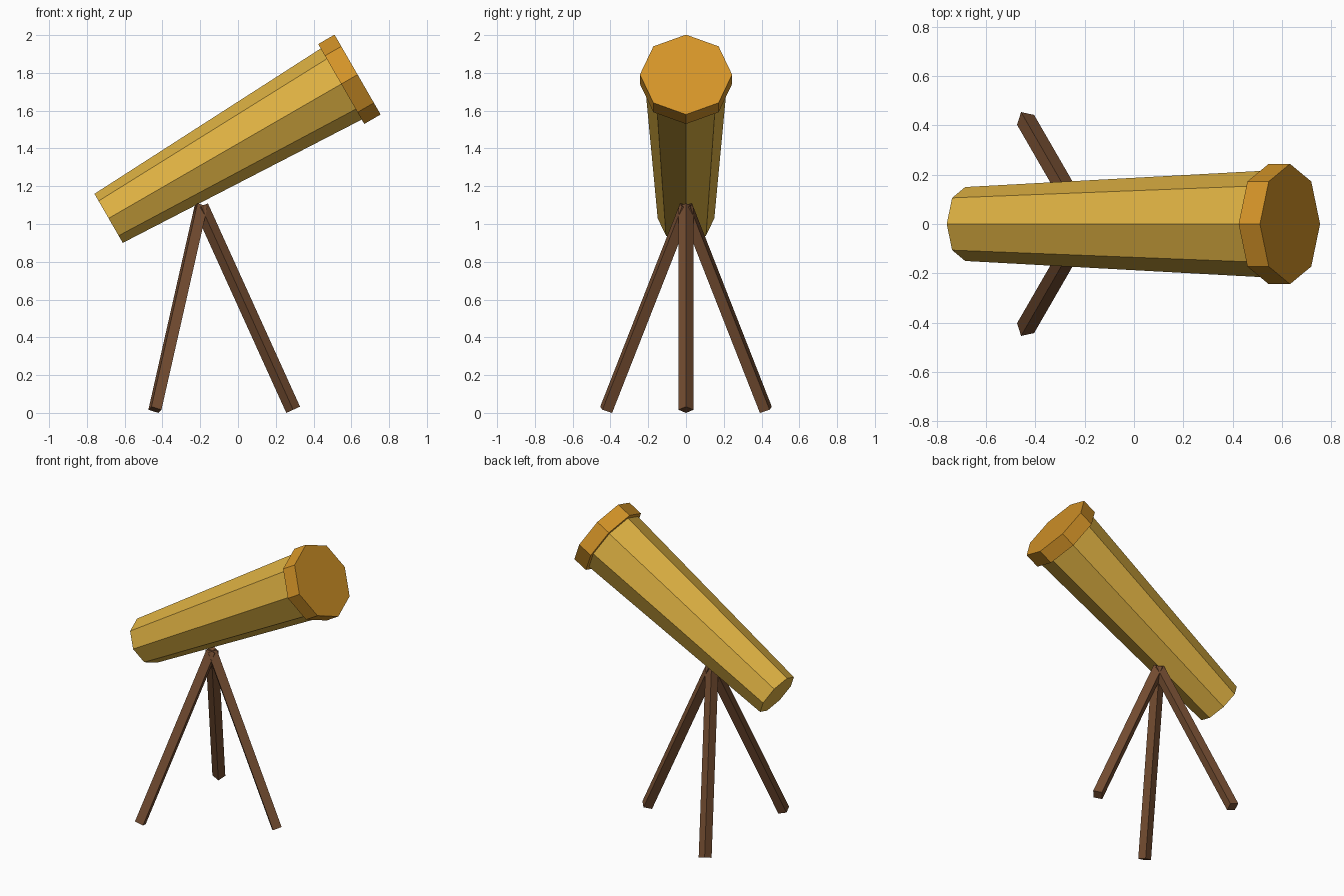
import bpy
from math import cos, sin, radians
from mathutils import Vector, Matrix

default = bpy.data.objects.get("Cube")
if default:
    bpy.data.objects.remove(default, do_unlink=True)


def material(name, rgb):
    mat = bpy.data.materials.new(name)
    mat.use_nodes = True
    mat.diffuse_color = (*rgb, 1)
    mat.node_tree.nodes["Principled BSDF"].inputs["Base Color"].default_value = (*rgb, 1)
    return mat


brass = material("yellow brass", (0.73, 0.44, 0.055))
dark_brass = material("orange brass", (0.66, 0.296, 0.021))
wood = material("brown wood", (0.18, 0.076, 0.032))


def prism(name, start, end, r_start, r_end, sides, side_axis, mat):
    """Flat-sided tapered rod between two points, one corner facing side_axis."""
    start, end = Vector(start), Vector(end)
    z = (end - start).normalized()
    x = Vector(side_axis).normalized()
    y = z.cross(x)
    bpy.ops.mesh.primitive_cone_add(vertices=sides, radius1=r_start, radius2=r_end,
                                    depth=(end - start).length)
    obj = bpy.context.object
    obj.name = obj.data.name = name
    frame = Matrix((x, y, z)).transposed().to_4x4()
    obj.matrix_world = Matrix.Translation((start + end) / 2) @ frame
    obj.data.materials.append(mat)
    return obj


# Tube and front cap share one axis, tilted up toward +x
tilt = radians(30)
axis = Vector((cos(tilt), 0, sin(tilt)))
tail = Vector((-0.685, 0, 1.03))
prism("telescope_tube", tail, tail + axis * 1.46, 0.15, 0.219, 8, (0, 1, 0), brass)
prism("front_cap", tail + axis * 1.422, tail + axis * 1.522, 0.244, 0.244, 8,
      (0, 1, 0), dark_brass)

# Three square legs spread evenly from one apex
apex = Vector((-0.196, 0, 1.093))
for name, degrees in (("front_leg", 0), ("back_left_leg", 120), ("back_right_leg", 240)):
    a = radians(degrees)
    foot = Vector((apex.x + 0.488 * cos(a), 0.488 * sin(a), 0.0165))
    prism(name, foot, apex, 0.04, 0.04, 4, (-sin(a), cos(a), 0), wood)
